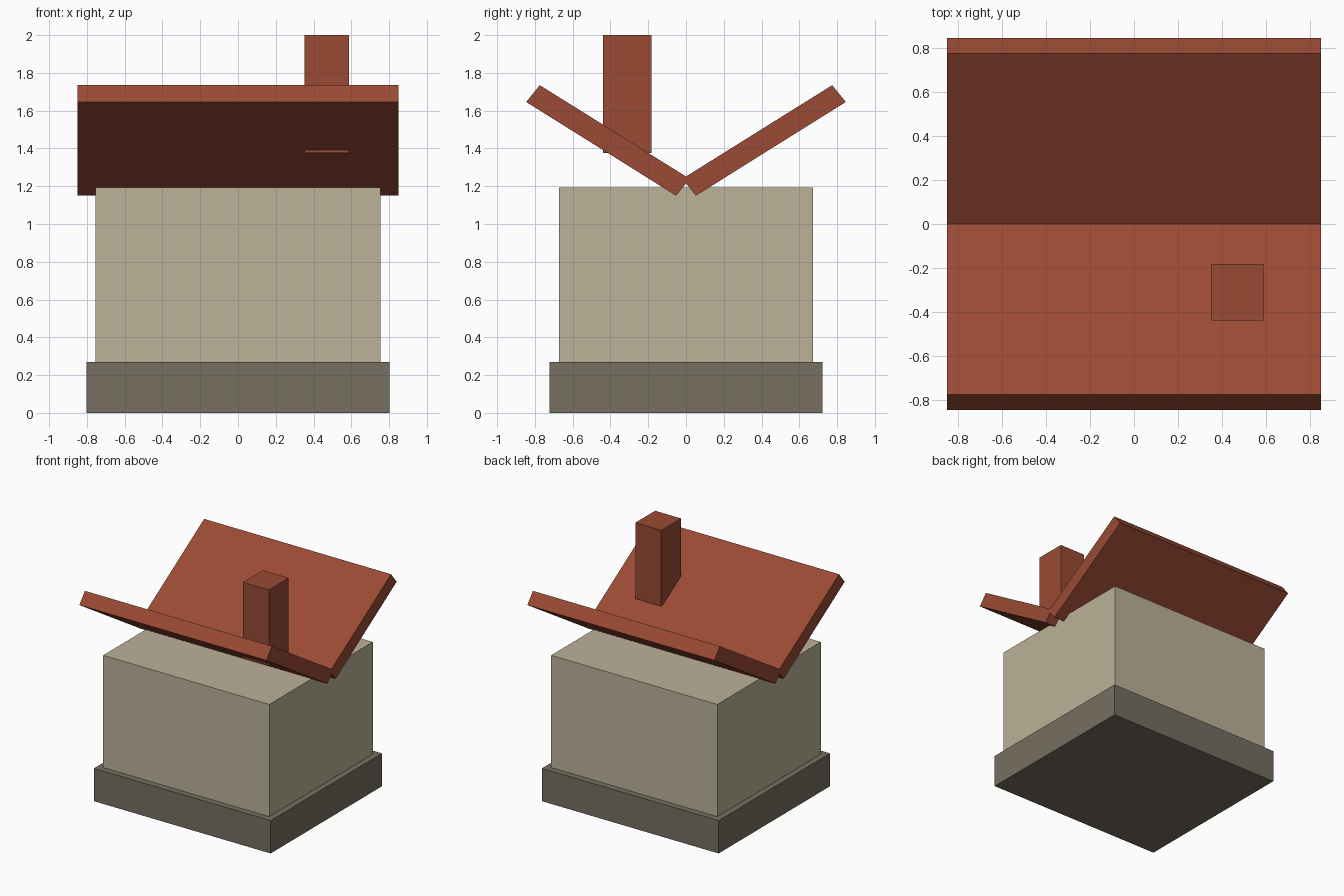
import bpy

if "Cube" in bpy.data.objects:
    bpy.data.objects.remove(bpy.data.objects["Cube"])


def material(name, rgb):
    m = bpy.data.materials.new(name)
    m.diffuse_color = (*rgb, 1.0)
    m.use_nodes = True
    m.node_tree.nodes["Principled BSDF"].inputs["Base Color"].default_value = m.diffuse_color
    return m


stone = material("dark_stone", (0.181, 0.156, 0.119))
plaster = material("beige_plaster", (0.503, 0.445, 0.314))
brick = material("red_brown_tile", (0.319, 0.069, 0.034))


def prism(name, profile, x0, x1, mat):
    """Extrude a counter-clockwise (y, z) profile along x."""
    n = len(profile)
    verts = [(x, y, z) for x in (x0, x1) for y, z in profile]
    faces = [list(range(n))[::-1], list(range(n, 2 * n))]
    faces += [[i, (i + 1) % n, (i + 1) % n + n, i + n] for i in range(n)]
    me = bpy.data.meshes.new(name)
    me.from_pydata(verts, [], faces)
    me.materials.append(mat)
    ob = bpy.data.objects.new(name, me)
    bpy.context.collection.objects.link(ob)
    return ob


def box(name, x0, x1, y0, y1, z0, z1, mat):
    return prism(name, [(y0, z0), (y1, z0), (y1, z1), (y0, z1)], x0, x1, mat)


# Foundation and walls
box("foundation", -0.803, 0.803, -0.723, 0.723, 0.0, 0.27, stone)
box("walls", -0.755, 0.755, -0.672, 0.672, 0.27, 1.192, plaster)

# Two sloping roof slabs meeting in a valley
slab = [(0.053, 1.150), (0.846, 1.646), (0.774, 1.735), (-0.020, 1.239)]
prism("roof_back", slab, -0.85, 0.85, brick)
prism("roof_front", [(-y, z) for y, z in reversed(slab)], -0.85, 0.85, brick)

# Chimney standing through the front slab
box("chimney", 0.353, 0.588, -0.439, -0.182, 1.376, 2.0, brick)
